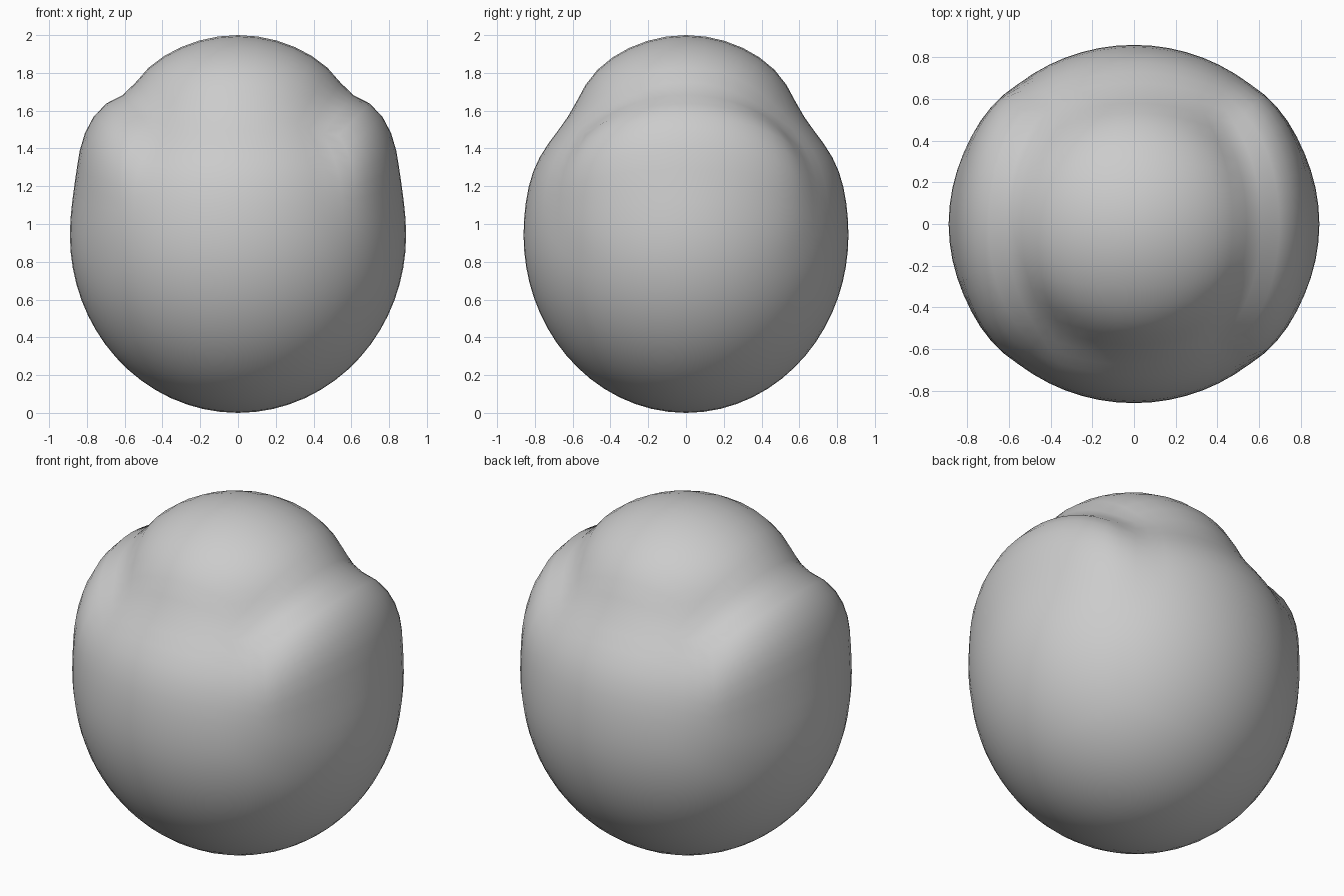
import bpy, bmesh, math
from mathutils import Vector

cube = bpy.data.objects.get("Cube")
if cube:
    bpy.data.objects.remove(cube, do_unlink=True)

CENTRE = Vector((0, 0, 0.94))


def egg(p):
    """Egg-shaped core, narrowed a little below its domed top."""
    h = p.z - CENTRE.z
    pinch = 1 - 0.1 * math.exp(-((p.z - 1.6) / 0.2) ** 2)
    flat = math.hypot(p.x / (0.89 * pinch), p.y / (0.86 * pinch))
    return (math.hypot(flat, h / (1.06 if h > 0 else 0.94)) - 1) * 0.86


def shoulder(p):
    """Squarish lobe on each side, mirrored in x."""
    x = abs(abs(p.x) - 0.45) / 0.41
    z = abs(p.z - 1.1) / 0.6
    section = (x ** 2.7 + z ** 2.7) ** (1 / 2.7)
    return (math.hypot(section, p.y / 0.68) - 1) * 0.5


def body_field(p, blend=0.03):
    a, b = egg(p), shoulder(p)
    overlap = max(blend - abs(a - b), 0) / blend
    return min(a, b) - overlap ** 2 * blend / 4


def surface_point(direction):
    """Walk out from the centre until the surface is met."""
    near, far = 0.3, 1.5
    for _ in range(24):
        mid = (near + far) / 2
        if body_field(CENTRE + direction * mid) < 0:
            near = mid
        else:
            far = mid
    return CENTRE + direction * near


# Body: an evenly divided cube wrapped onto the blended shape
bm = bmesh.new()
bmesh.ops.create_cube(bm, size=2)
bmesh.ops.subdivide_edges(bm, edges=bm.edges[:], cuts=15, use_grid_fill=True)
for v in bm.verts:
    even = Vector([math.tan(c * math.pi / 4) for c in v.co])
    v.co = surface_point(even.normalized())
bmesh.ops.recalc_face_normals(bm, faces=bm.faces[:])
mesh = bpy.data.meshes.new("body")
bm.to_mesh(mesh)
bm.free()
mesh.shade_smooth()
body = bpy.data.objects.new("body", mesh)
bpy.context.collection.objects.link(body)

# Plain grey finish
grey = bpy.data.materials.new("plain grey")
grey.use_nodes = True
colour = (0.6, 0.6, 0.6, 1)
grey.diffuse_color = colour
grey.node_tree.nodes["Principled BSDF"].inputs["Base Color"].default_value = colour
mesh.materials.append(grey)
